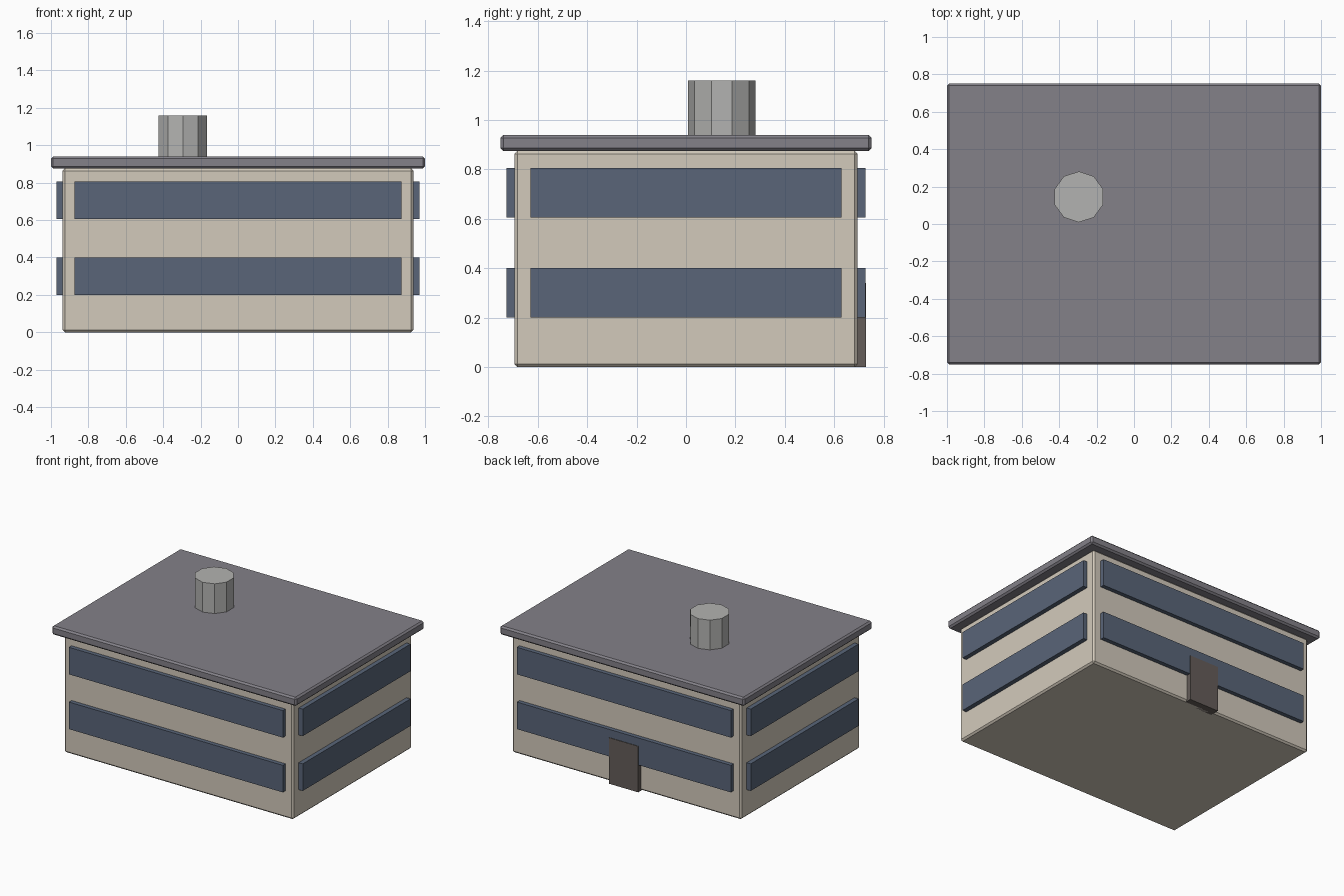
import bpy
from mathutils import Vector

if "Cube" in bpy.data.objects:
    bpy.data.objects.remove(bpy.data.objects["Cube"])


def material(name, rgb):
    m = bpy.data.materials.new(name)
    m.diffuse_color = (*rgb, 1.0)
    m.use_nodes = True
    m.node_tree.nodes["Principled BSDF"].inputs["Base Color"].default_value = m.diffuse_color
    return m


WALL = material("wall_cream", (0.65, 0.59, 0.50))
ROOF = material("roof_grey", (0.23, 0.22, 0.25))
GLASS = material("window_blue", (0.10, 0.13, 0.19))
DOOR = material("door_brown", (0.13, 0.11, 0.10))


def box(name, lo, hi, mat, bevel=0.0):
    lo, hi = Vector(lo), Vector(hi)
    bpy.ops.mesh.primitive_cube_add(size=1, location=(lo + hi) / 2)
    ob = bpy.context.object
    ob.name = name
    for v in ob.data.vertices:
        v.co *= hi - lo
    ob.data.materials.append(mat)
    if bevel:
        mod = ob.modifiers.new("edge_bevel", 'BEVEL')
        mod.width = bevel
        mod.segments = 1
    return ob


# Main block and overhanging flat roof
box("walls", (-0.938, -0.695, 0), (0.938, 0.695, 0.875), WALL, 0.012)
box("roof_slab", (-1, -0.752, 0.875), (1, 0.752, 0.94), ROOF, 0.012)

# Window bands on all four sides of both storeys
for floor, z in (("lower", 0.2), ("upper", 0.605)):
    top = z + 0.2
    for side, s in (("front", -1), ("back", 1)):
        y0, y1 = sorted((s * 0.666, s * 0.726))
        box(f"{floor}_{side}_window", (-0.875, y0, z), (0.875, y1, top), GLASS)
    for side, s in (("left", -1), ("right", 1)):
        x0, x1 = sorted((s * 0.911, s * 0.971))
        box(f"{floor}_{side}_window", (x0, -0.63, z), (x1, 0.63, top), GLASS)

# Door in the back wall
box("door", (-0.12, 0.66, 0), (0.12, 0.73, 0.34), DOOR)

# Ten-sided roof vent
bpy.ops.mesh.primitive_cylinder_add(vertices=10, radius=0.136, depth=0.22,
                                    location=(-0.295, 0.145, 1.05))
bpy.context.object.name = "roof_vent"
bpy.context.object.data.materials.append(material("vent_grey", (0.45, 0.45, 0.44)))
